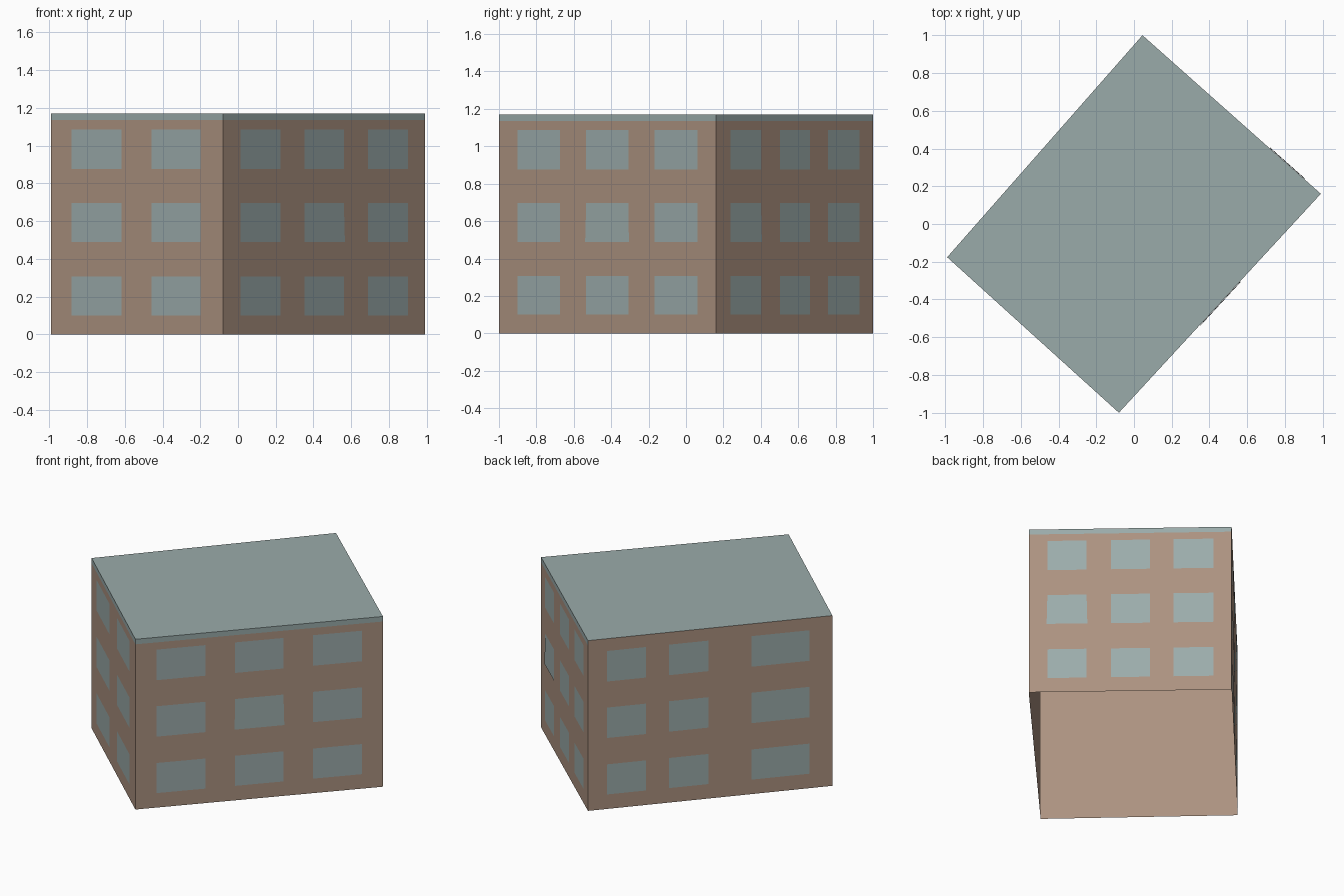
import bpy
import bmesh
from mathutils import Vector

cube = bpy.data.objects.get("Cube")
if cube:
    bpy.data.objects.remove(cube, do_unlink=True)


def srgb(r, g, b):
    lin = [c / 255 for c in (r, g, b)]
    return [c / 12.92 if c < 0.04 else ((c + 0.055) / 1.055) ** 2.4 for c in lin] + [1]


def material(name, colour):
    mat = bpy.data.materials.new(name)
    mat.use_nodes = True
    mat.diffuse_color = colour
    node = mat.node_tree.nodes["Principled BSDF"]
    node.inputs["Base Color"].default_value = colour
    node.inputs["Roughness"].default_value = 0.9
    return mat


BROWN = material("brown wall", srgb(172, 146, 128))
GLASS = material("grey glass", srgb(156, 172, 171))
ROOF = material("grey roof", srgb(154, 171, 170))

# Footprint corners, anticlockwise from the front corner
FRONT, RIGHT = Vector((-0.08, -1.0, 0)), Vector((0.99, 0.16, 0))
BACK, LEFT = Vector((0.045, 1.0, 0)), Vector((-0.99, -0.176, 0))
UP = Vector((0, 0, 1))
HEIGHT, BAND = 1.17, 1.135
ROWS = [(0.10, 0.307), (0.488, 0.697), (0.876, 1.086)]
PROUD = 0.0015


def quads(name, faces, mat):
    """One object made of separate four-sided faces."""
    bm = bmesh.new()
    for points in faces:
        bm.faces.new([bm.verts.new(p) for p in points])
    mesh = bpy.data.meshes.new(name)
    bm.to_mesh(mesh)
    bm.free()
    mesh.materials.append(mat)
    bpy.context.collection.objects.link(bpy.data.objects.new(name, mesh))


def upright(a, b, z0, z1):
    return [a + UP * z0, b + UP * z0, b + UP * z1, a + UP * z1]


def side(name, start, end, columns, ajar=None, band=True):
    """Plain wall, roof band above it and panes in front of it."""
    along = (end - start).normalized()
    out = along.cross(UP)
    top = BAND if band else HEIGHT
    quads(name + "_wall", [upright(start, end, 0, top)], BROWN)
    if band:
        quads(name + "_roof_band", [upright(start, end, BAND, HEIGHT)], ROOF)
    panes = []
    for row, (z0, z1) in enumerate(ROWS):
        for col, (u0, u1) in enumerate(columns):
            a = start.lerp(end, u0) + out * PROUD
            b = start.lerp(end, u1) + out * PROUD
            pane = upright(a, b, z0, z1)
            # One middle-row pane leans out a little at the bottom
            if row == 1 and col == ajar:
                pane[0] += out * 0.003 - along * 0.005
                pane[1] += out * 0.003 + along * 0.005
            panes.append(pane)
    quads(name + "_windows", panes, GLASS)


# Four sides
side("front_left", FRONT, RIGHT,
     [(0.086, 0.283), (0.403, 0.598), (0.717, 0.915)], ajar=1)
side("back_left", RIGHT, BACK,
     [(0.092, 0.285), (0.405, 0.598), (0.713, 0.911)], ajar=0)
side("back_right", BACK, LEFT,
     [(0.078, 0.238), (0.332, 0.492), (0.668, 0.906)], band=False)
side("front_right", LEFT, FRONT, [(0.12, 0.411), (0.586, 0.872)])

# Flat roof over an open-bottomed shell
quads("flat_roof", [[c + UP * HEIGHT for c in (FRONT, RIGHT, BACK, LEFT)]], ROOF)
